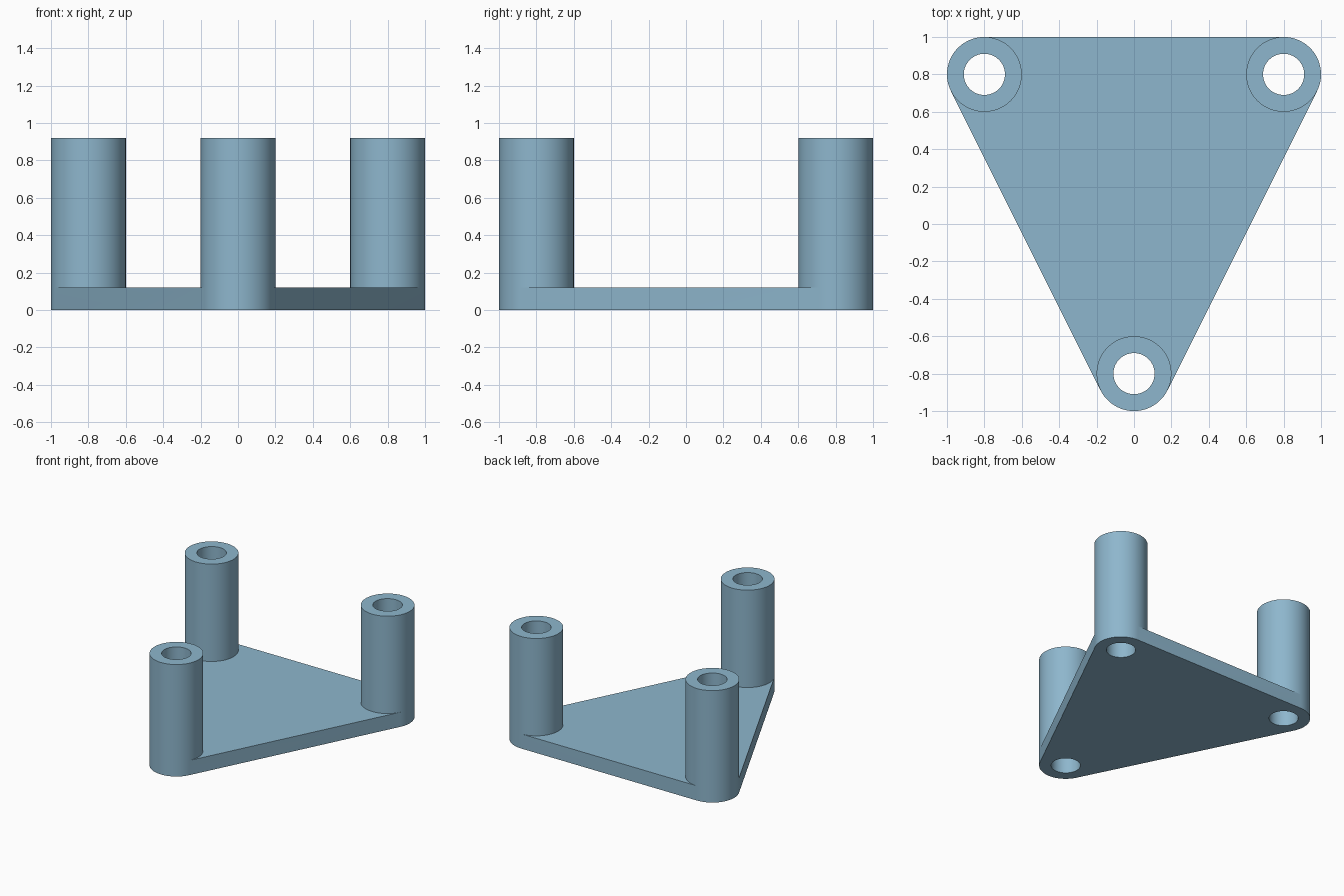
import bpy, bmesh, math

if "Cube" in bpy.data.objects:
    bpy.data.objects.remove(bpy.data.objects["Cube"])

R, HOLE = 0.2, 0.11          # post and bore radii
PLATE, TOP = 0.12, 0.92      # plate thickness and post height
OUT, INN, BORE = 24, 40, 64  # segments: outer arc, inner arc, bore
SLANT = math.atan2(0.8, 1.6) # direction of the slanted side's normal

# Post centre, with the start and end angle of its outer corner arc
posts = [((0, -0.8), -math.pi + SLANT, -SLANT),
         ((0.8, 0.8), -SLANT, math.pi / 2),
         ((-0.8, 0.8), math.pi / 2, math.pi + SLANT)]

bm = bmesh.new()


def ring(c, r, angles, z):
    return [bm.verts.new((c[0] + r * math.cos(a), c[1] + r * math.sin(a), z)) for a in angles]


def wall(lo, hi, count):
    for i in range(count):
        j = (i + 1) % len(lo)
        bm.faces.new((lo[i], lo[j], hi[j], hi[i]))


def loop_edges(verts):
    out = []
    for a, b in zip(verts, verts[1:] + verts[:1]):
        out.append(bm.edges.get((a, b)) or bm.edges.new((a, b)))
    return out


def fill(edges, normal):
    bmesh.ops.triangle_fill(bm, edges=edges, use_beauty=True, normal=normal)


bottom_outline, top_outline, bottom_holes = [], [], []
for c, a0, a1 in posts:
    outer = [a0 + (a1 - a0) * i / OUT for i in range(OUT + 1)]
    inner = [a1 + (a0 + 2 * math.pi - a1) * i / INN for i in range(1, INN)]
    bore = [math.tau * i / BORE for i in range(BORE)]

    # Post shell: corner arc reaches the floor, the rest stands on the plate
    base = ring(c, R, outer, 0)
    mid = ring(c, R, outer + inner, PLATE)
    rim = ring(c, R, outer + inner, TOP)
    wall(base, mid, OUT)
    wall(mid, rim, len(mid))

    # Through bore and annular top
    bore_lo, bore_hi = ring(c, HOLE, bore, 0), ring(c, HOLE, bore, TOP)
    wall(bore_hi, bore_lo, BORE)
    fill(loop_edges(rim) + loop_edges(bore_hi), (0, 0, 1))

    bottom_outline += base
    bottom_holes += loop_edges(bore_lo)
    # Plate top skirts round the inside of the post
    top_outline += [mid[0]] + mid[:OUT:-1] + [mid[OUT]]

# Straight plate sides between neighbouring corners
n, m = OUT + 1, INN + 1
for k in range(3):
    a, b = bottom_outline[k * n + n - 1], bottom_outline[(k + 1) % 3 * n]
    c, d = top_outline[(k + 1) % 3 * m], top_outline[k * m + m - 1]
    bm.faces.new((a, b, c, d))

# Plate underside and top
fill(loop_edges(bottom_outline) + bottom_holes, (0, 0, -1))
fill(loop_edges(top_outline), (0, 0, 1))
bmesh.ops.recalc_face_normals(bm, faces=bm.faces)

mesh = bpy.data.meshes.new("plate_with_posts")
bm.to_mesh(mesh)
bm.free()
obj = bpy.data.objects.new("plate_with_posts", mesh)
bpy.context.collection.objects.link(obj)

mat = bpy.data.materials.new("steel blue")
mat.diffuse_color = (0.27, 0.47, 0.61, 1)
mat.use_nodes = True
mat.node_tree.nodes["Principled BSDF"].inputs["Base Color"].default_value = mat.diffuse_color
mesh.materials.append(mat)

bpy.context.view_layer.objects.active = obj
obj.select_set(True)
bpy.ops.object.shade_smooth_by_angle(angle=math.radians(30))
